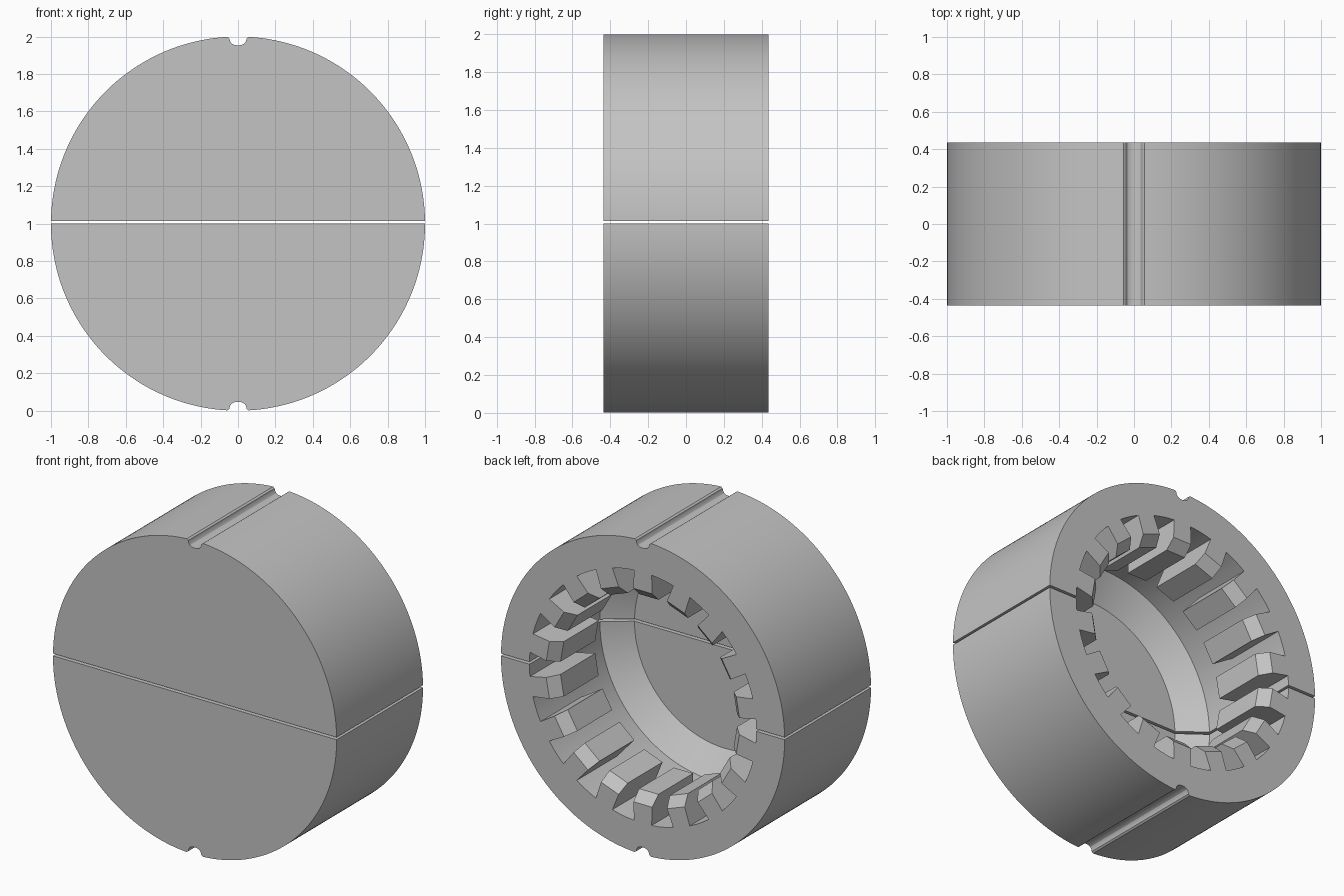
import bpy, bmesh
from math import sin, cos, pi, radians, asin, sqrt

cube = bpy.data.objects.get("Cube")
if cube:
    bpy.data.objects.remove(cube, do_unlink=True)

BACK = 0.435        # open face at +y, closed face at -y
GAP = 0.015         # parting gap between the halves
WALL_R = 0.80       # cavity wall
TIP_R = 0.62        # inner end of the ribs

grey = bpy.data.materials.new("mould_grey")
grey.use_nodes = True
colour = (0.55, 0.55, 0.55, 1)
grey.diffuse_color = colour
grey.node_tree.nodes["Principled BSDF"].inputs["Base Color"].default_value = colour


def finish(bm, name):
    bmesh.ops.recalc_face_normals(bm, faces=bm.faces[:])
    mesh = bpy.data.meshes.new(name)
    bm.to_mesh(mesh)
    bm.free()
    mesh.materials.append(grey)
    obj = bpy.data.objects.new(name, mesh)
    bpy.context.scene.collection.objects.link(obj)
    return obj


def bridge(bm, rings):
    """Closed solid through a list of equally long point rings."""
    loops = [[bm.verts.new(p) for p in ring] for ring in rings]
    n = len(loops[0])
    for a, b in zip(loops, loops[1:]):
        for i in range(n):
            j = (i + 1) % n
            bm.faces.new((a[i], a[j], b[j], b[i]))
    bm.faces.new(loops[0])
    bm.faces.new(loops[-1])


def select_only(obj):
    bpy.ops.object.select_all(action='DESELECT')
    obj.select_set(True)
    bpy.context.view_layer.objects.active = obj


def cut(obj, cutter):
    mod = obj.modifiers.new("cut", 'BOOLEAN')
    mod.operation = 'DIFFERENCE'
    mod.solver = 'EXACT'
    mod.object = cutter
    select_only(obj)
    bpy.ops.object.modifier_apply(modifier=mod.name)


def half_body(name, side, base):
    """Half disc with a rounded key groove in the middle of its rim."""
    groove = [(0.046, 0.990), (0.043, 0.975), (0.035, 0.963), (0.02, 0.955)]
    lip = 0.057
    start, end = asin(base), asin(sqrt(1 - lip * lip))
    steps = 60
    angles = [start + (end - start) * i / steps for i in range(steps + 1)]
    right = [(cos(a), sin(a)) for a in angles] + groove
    outline = right + [(0, 0.953)] + [(-x, z) for x, z in reversed(right)]
    bm = bmesh.new()
    bridge(bm, [[(x, y, 1 + side * z) for x, z in outline] for y in (-BACK, BACK)])
    return finish(bm, name)


# cavity: straight wall, then a cone down to the flat floor
bm = bmesh.new()
SEG = 90
turns = [2 * pi * (i + 0.5) / SEG for i in range(SEG)]
bridge(bm, [[(r * cos(a), BACK - d, 1 + r * sin(a)) for a in turns]
            for r, d in ((WALL_R, -0.1), (WALL_R, 0.71), (0.64, 0.83))])
cavity = finish(bm, "cavity_cutter")

# ribs: 18 inward bars with a chamfer at the open face
bm = bmesh.new()
rib_profile = [(0.9, -0.1), (TIP_R + 0.16, -0.1), (TIP_R, 0.06), (TIP_R, 0.41), (0.9, 0.41)]
for k in range(18):
    a = radians(10 + 20 * k)
    rings = []
    for side in (-1, 1):
        ring = []
        for r, d in rib_profile:
            w = side * (0.062 + (WALL_R - r) * 0.035)
            ring.append((r * cos(a) - w * sin(a), BACK - d, 1 + r * sin(a) + w * cos(a)))
        rings.append(ring)
    bridge(bm, rings)
ribs = finish(bm, "rib_cutter")
cut(cavity, ribs)

# the two mould halves
for name, side, base in (("lower_half", -1, 0.0), ("upper_half", 1, GAP)):
    half = half_body(name, side, base)
    cut(half, cavity)
    select_only(half)
    bpy.ops.object.shade_smooth_by_angle(angle=radians(25))

for helper in (cavity, ribs):
    bpy.data.objects.remove(helper, do_unlink=True)
